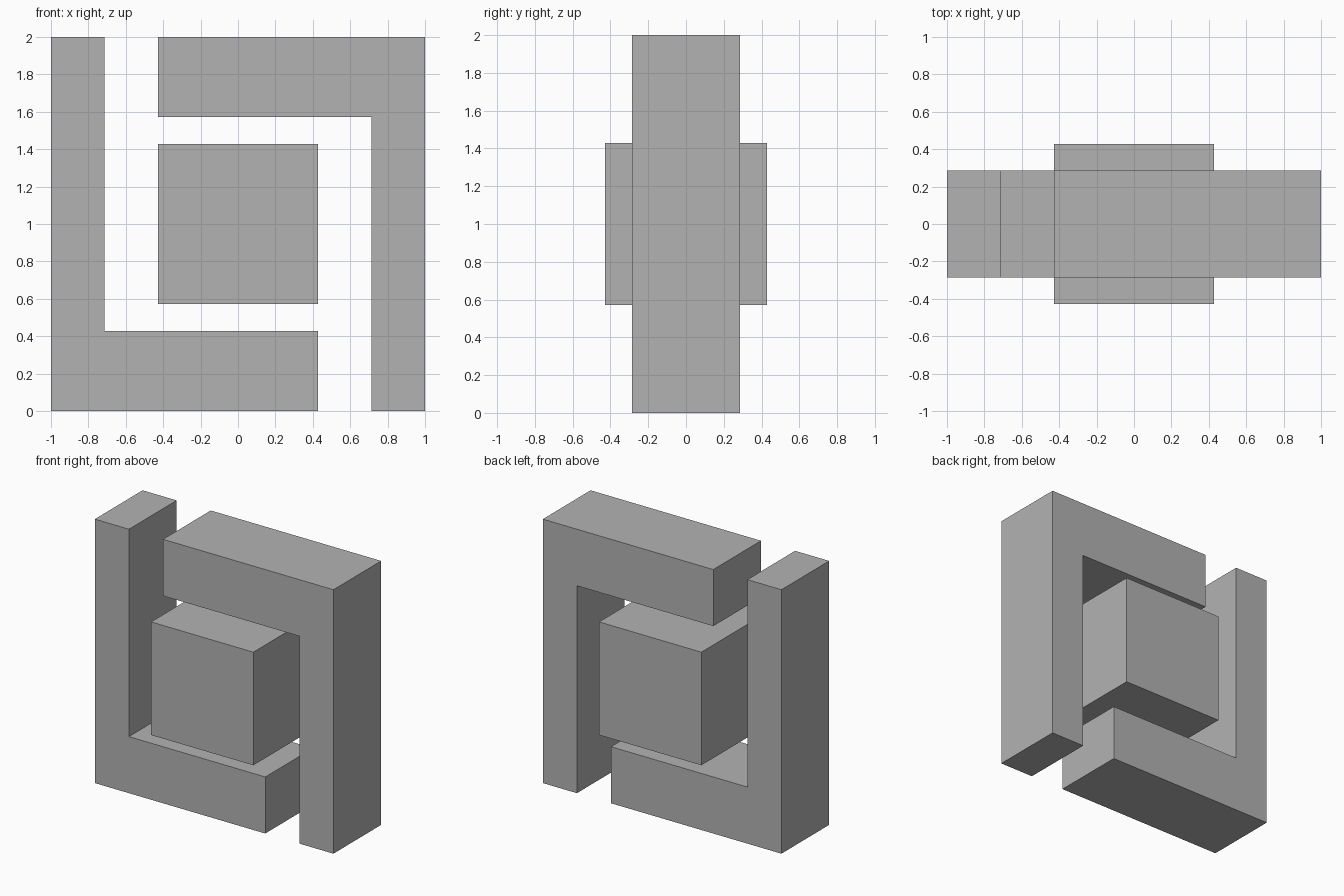
import bpy
import bmesh
from math import pi
from mathutils import Matrix, Vector

cube = bpy.data.objects.get("Cube")
if cube:
    bpy.data.objects.remove(cube, do_unlink=True)

U = 2 / 7  # module: the whole frame is seven modules wide and tall
CENTRE = Vector((0, 0, 1))

grey = bpy.data.materials.new("plain_grey")
grey.use_nodes = True
grey.diffuse_color = (0.45, 0.45, 0.45, 1)
grey.node_tree.nodes["Principled BSDF"].inputs["Base Color"].default_value = grey.diffuse_color


def add_prism(name, outline, depth, turn=0):
    """Extrude an x-z outline (in modules about the centre) evenly along y."""
    bm = bmesh.new()
    verts = [bm.verts.new((x * U, -depth * U / 2, z * U)) for x, z in outline]
    face = bm.faces.new(verts)
    result = bmesh.ops.extrude_face_region(bm, geom=[face])
    back = [v for v in result["geom"] if isinstance(v, bmesh.types.BMVert)]
    bmesh.ops.translate(bm, verts=back, vec=(0, depth * U, 0))
    bmesh.ops.recalc_face_normals(bm, faces=bm.faces)
    bm.transform(Matrix.Translation(CENTRE) @ Matrix.Rotation(turn, 4, "Y"))
    mesh = bpy.data.meshes.new(name)
    bm.to_mesh(mesh)
    bm.free()
    mesh.materials.append(grey)
    obj = bpy.data.objects.new(name, mesh)
    bpy.context.collection.objects.link(obj)


# Two interlocking L-shaped brackets, one the other turned upside down
bracket = [(-3.5, -3.5), (1.5, -3.5), (1.5, -2), (-2.5, -2), (-2.5, 3.5), (-3.5, 3.5)]
add_prism("lower_bracket", bracket, 2)
add_prism("upper_bracket", bracket, 2, turn=pi)

# Floating block in the middle
h = 1.5
add_prism("centre_block", [(-h, -h), (h, -h), (h, h), (-h, h)], 2 * h)
